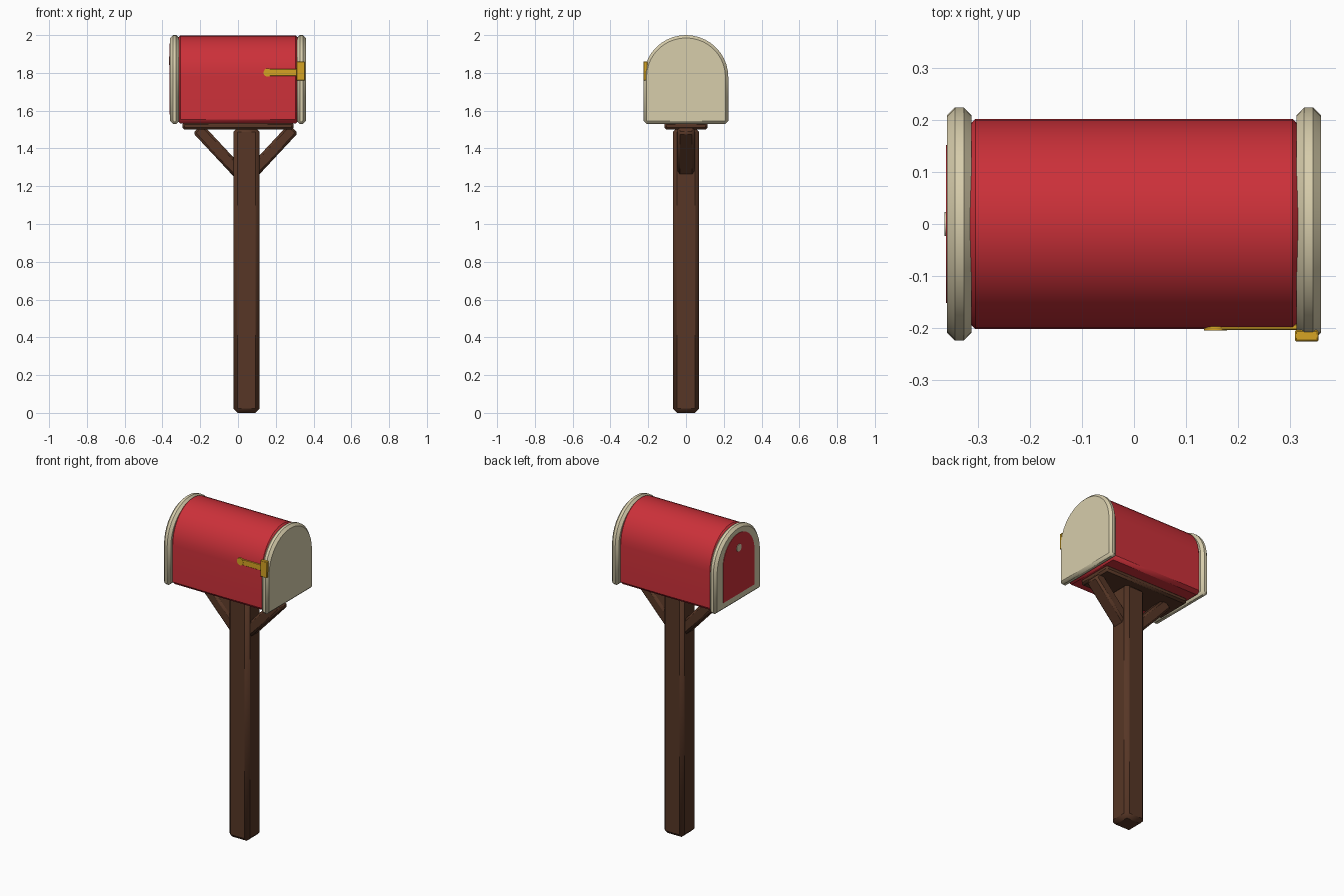
import bpy, bmesh, math
from mathutils import Matrix

if "Cube" in bpy.data.objects:
    bpy.data.objects.remove(bpy.data.objects["Cube"])


def mat(name, rgb):
    m = bpy.data.materials.new(name)
    m.diffuse_color = (*rgb, 1)
    m.use_nodes = True
    m.node_tree.nodes["Principled BSDF"].inputs["Base Color"].default_value = m.diffuse_color
    return m


RED = mat("red paint", (0.60, 0.030, 0.041))
CREAM = mat("cream trim", (0.68, 0.61, 0.41))
WOOD = mat("dark wood", (0.095, 0.037, 0.019))
GOLD = mat("gold flag", (0.67, 0.37, 0.017))


def finish(name, bm, material, bevel=0, segments=1):
    bmesh.ops.recalc_face_normals(bm, faces=bm.faces[:])
    me = bpy.data.meshes.new(name)
    bm.to_mesh(me)
    bm.free()
    ob = bpy.data.objects.new(name, me)
    bpy.context.collection.objects.link(ob)
    me.materials.append(material)
    if bevel:
        mod = ob.modifiers.new("bevel", 'BEVEL')
        mod.width = bevel
        mod.segments = segments
        mod.limit_method = 'ANGLE'
        mod.angle_limit = math.radians(40)
    bpy.ops.object.select_all(action='DESELECT')
    ob.select_set(True)
    bpy.context.view_layer.objects.active = ob
    bpy.ops.object.shade_smooth_by_angle(angle=math.radians(30))
    return ob


def box(name, material, centre, size, bevel=0, tilt=0):
    bm = bmesh.new()
    bmesh.ops.create_cube(bm, size=1)
    bm.transform(Matrix.Translation(centre) @ Matrix.Rotation(tilt, 4, 'Y')
                 @ Matrix.Diagonal((*size, 1)))
    return finish(name, bm, material, bevel)


def arch(name, material, x0, x1, half, bottom, spring, top, bevel=0, seg=1, steps=20):
    """Mailbox outline (straight sides, elliptical top) extruded along x."""
    pts = [(-half, bottom), (half, bottom)]
    for i in range(steps + 1):
        a = math.pi * i / steps
        pts.append((half * math.cos(a), spring + (top - spring) * math.sin(a)))
    bm = bmesh.new()
    f = bm.faces.new([bm.verts.new((x0, y, z)) for y, z in pts])
    r = bmesh.ops.extrude_face_region(bm, geom=[f])
    bmesh.ops.translate(bm, vec=(x1 - x0, 0, 0),
                        verts=[g for g in r["geom"] if isinstance(g, bmesh.types.BMVert)])
    return finish(name, bm, material, bevel, seg)


def disc(name, material, centre, radius, depth, axis):
    bm = bmesh.new()
    bmesh.ops.create_cone(bm, cap_ends=True, segments=16, radius1=radius,
                          radius2=radius, depth=depth)
    bm.transform(Matrix.Translation(centre) @ Matrix.Rotation(math.pi / 2, 4, axis))
    return finish(name, bm, material)


# Wooden stand
PX = 0.045
box("post", WOOD, (PX, 0, 0.755), (0.14, 0.14, 1.51), 0.022)
box("support_board", WOOD, (0, 0, 1.52), (0.59, 0.23, 0.04), 0.012)
for side, label in ((-1, "left"), (1, "right")):
    box(f"brace_{label}", WOOD, (PX - 0.005 + side * 0.137, 0, 1.381),
        (0.068, 0.09, 0.34), 0.012, tilt=-side * math.radians(-43) + math.pi)

# Red box body
arch("box_body", RED, -0.325, 0.325, 0.202, 1.532, 1.778, 1.998, 0.02)

# Cream rims closing both ends
for side, label in ((-1, "door"), (1, "back")):
    arch(f"{label}_rim", CREAM, *sorted((side * 0.312, side * 0.359)),
         0.224, 1.53, 1.778, 2.0, 0.015)

# Red door panel and knob on the left end
arch("door_panel", RED, -0.3615, -0.355, 0.152, 1.58, 1.80, 1.955)
disc("door_knob", CREAM, (-0.3615, 0, 1.865), 0.023, 0.006, 'Y')

# Signal flag on the front side
box("flag_arm", GOLD, (0.237, -0.198, 1.802), (0.165, 0.012, 0.036), 0.002)
disc("flag_pivot", GOLD, (0.157, -0.198, 1.802), 0.022, 0.014, 'X')
box("flag_plate", GOLD, (0.332, -0.215, 1.81), (0.046, 0.022, 0.10), 0.003)
